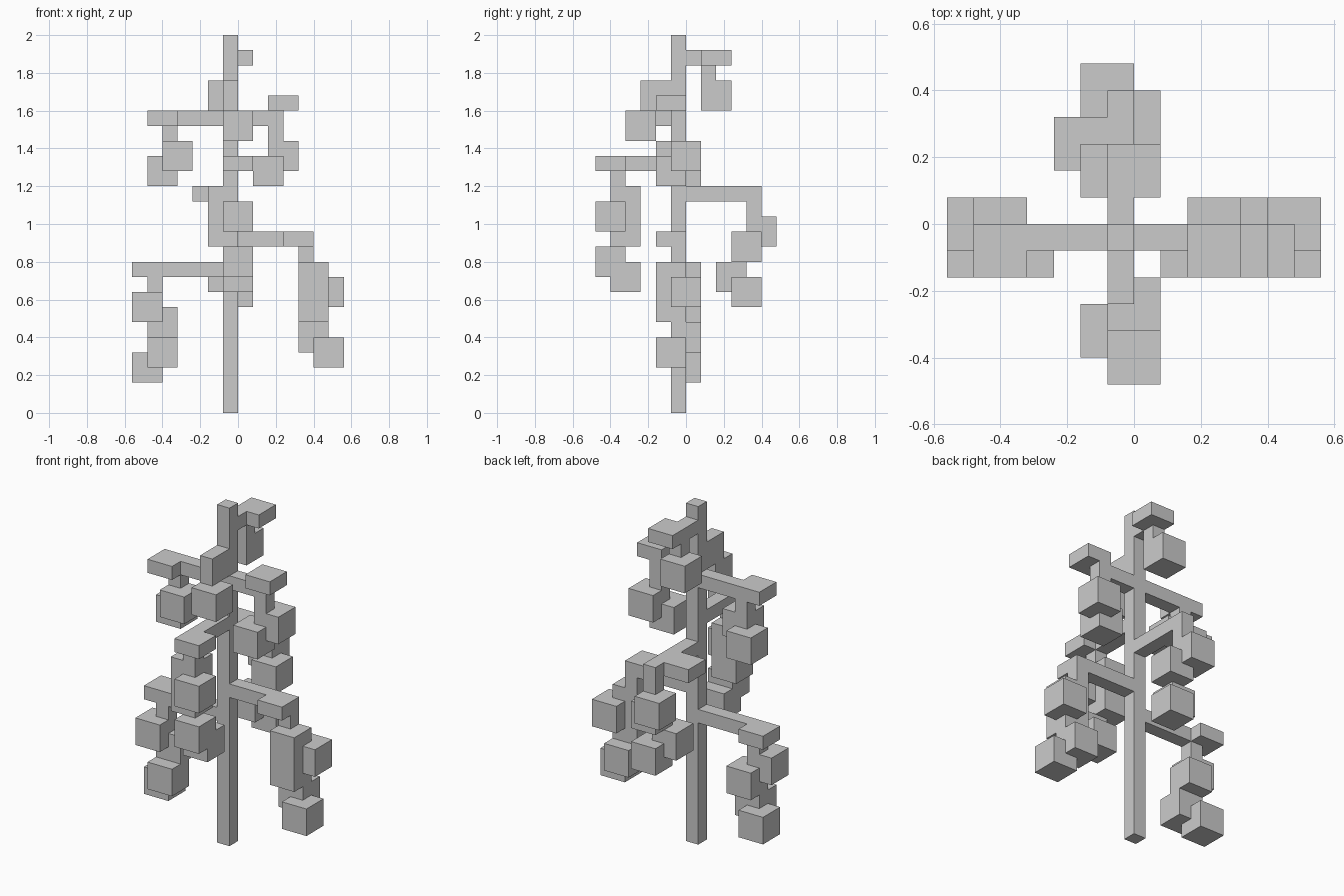
import bpy
import bmesh
from mathutils import Vector

UNIT = 0.08  # edge length of one grid cell

default_cube = bpy.data.objects.get("Cube")
if default_cube:
    bpy.data.objects.remove(default_cube, do_unlink=True)

grey = bpy.data.materials.new("plain_grey")
grey.use_nodes = True
colour = (0.6, 0.6, 0.6, 1.0)
grey.diffuse_color = colour
grey.node_tree.nodes["Principled BSDF"].inputs["Base Color"].default_value = colour


def block(name, corner, size):
    """Flat-shaded box from its lowest corner and size, both in grid cells."""
    mesh = bpy.data.meshes.new(name)
    bm = bmesh.new()
    bmesh.ops.create_cube(bm, size=1.0)
    for vert in bm.verts:
        for axis in range(3):
            vert.co[axis] *= size[axis] * UNIT
    bm.to_mesh(mesh)
    bm.free()
    mesh.materials.append(grey)
    part = bpy.data.objects.new(name, mesh)
    part.location = (Vector(corner) + Vector(size) / 2) * UNIT
    bpy.context.collection.objects.link(part)
    return part


def stem(name, corner, length=1):
    """Thin vertical hanger, one cell wide."""
    block(name + "_stem", corner, (1, 1, length))


def tip(name, corner):
    """Flat square slab at the end of a branch."""
    block(name + "_tip", corner, (2, 2, 1))


def foliage(name, *corners):
    """Chain of two-cell cubes hanging from a branch."""
    for index, corner in enumerate(corners, start=1):
        block(f"{name}_foliage_{index}", corner, (2, 2, 2))


def long_foliage(name, corner):
    """Foliage block of double height."""
    block(name + "_long_foliage", corner, (2, 2, 4))


# Trunk
block("trunk", (-1, -1, 0), (1, 1, 25))

# Top back branch
name = "top_back"
block(name + "_arm", (-1, 0, 23), (1, 1, 1))
tip(name, (-1, 1, 23))
stem(name, (-1, 1, 22))
foliage(name, (-2, 1, 20))

# Upper front branch
name = "upper_front"
block(name + "_arm", (-1, -3, 20), (1, 2, 2))
foliage(name, (-1, -4, 18))

# Upper left branch
name = "upper_left"
block(name + "_arm", (0, -1, 19), (3, 1, 1))
tip(name, (2, -2, 20))
stem(name, (2, -1, 18))
foliage(name, (2, -1, 16), (1, -2, 15))

# Upper right branch
name = "upper_right"
block(name + "_arm", (-4, -1, 19), (3, 1, 1))
tip(name, (-6, -2, 19))
stem(name, (-5, -1, 18))
foliage(name, (-5, -2, 16), (-6, -1, 15))

# Middle front branch
name = "middle_front"
block(name + "_arm", (-1, -4, 16), (1, 3, 1))
tip(name, (-1, -6, 16))
stem(name, (-1, -5, 15))
long_foliage(name, (-2, -5, 11))
foliage(name, (-1, -6, 12), (-1, -6, 9), (-1, -5, 8))

# Middle back branch
name = "middle_back"
block(name + "_arm", (-1, 0, 14), (1, 5, 1))
tip(name, (-3, 2, 14))
stem(name, (-1, 4, 12), length=2)
foliage(name, (-2, 4, 11), (-1, 3, 10), (-2, 2, 8), (-1, 3, 7))

# Lower left branch
name = "lower_left"
block(name + "_arm", (0, -1, 11), (3, 1, 1))
tip(name, (3, -2, 11))
stem(name, (4, -1, 10))
long_foliage(name, (4, -2, 6))
foliage(name, (5, -1, 7), (4, -1, 4), (5, -2, 3))

# Lower right branch
name = "lower_right"
block(name + "_arm", (-5, -1, 9), (4, 1, 1))
tip(name, (-7, -1, 9))
stem(name, (-6, -1, 8))
foliage(name, (-7, -2, 6), (-6, -1, 5), (-6, -2, 3), (-7, -1, 2))
